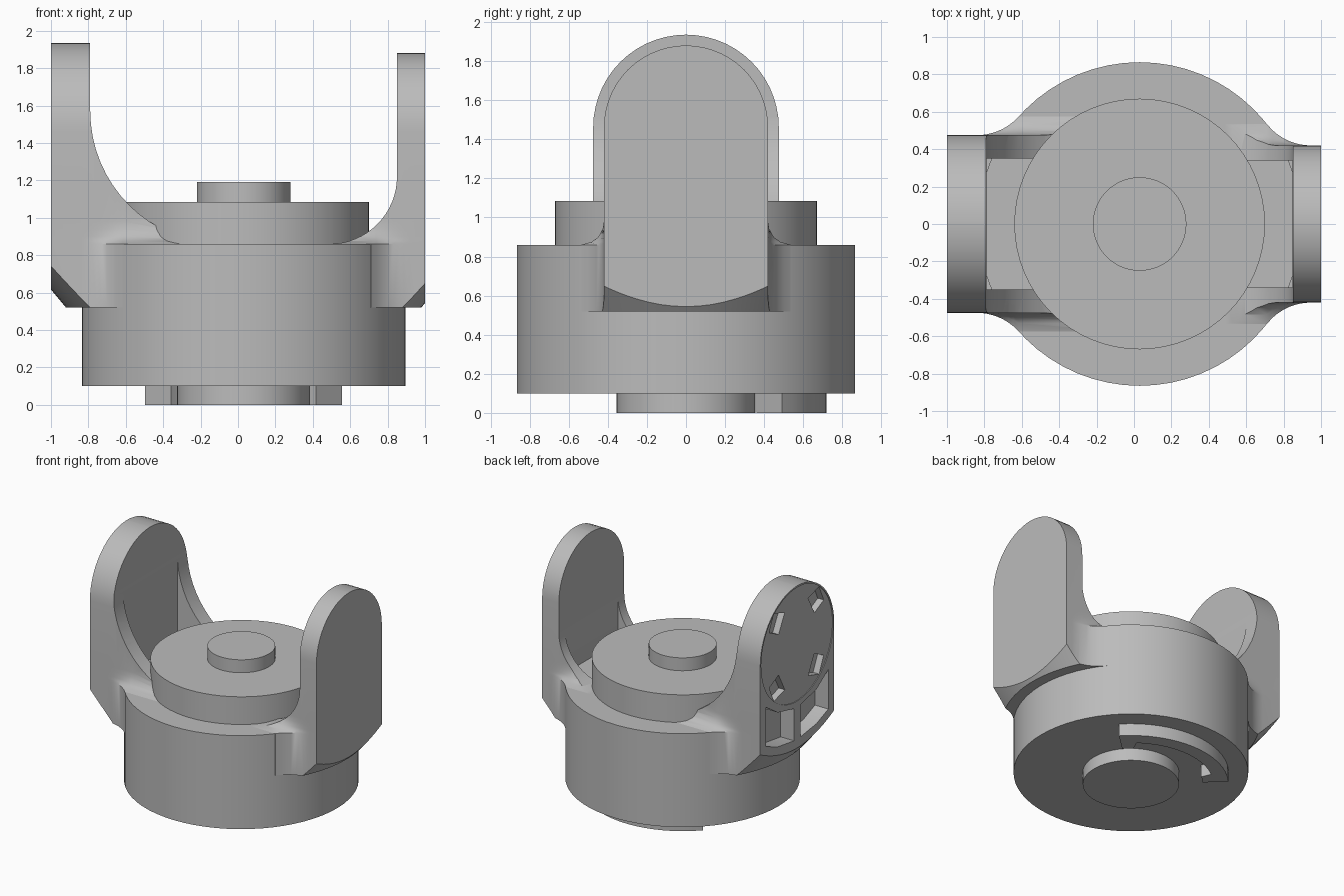
import bpy, bmesh
from math import sin, cos, pi, radians, sqrt

if "Cube" in bpy.data.objects:
    bpy.data.objects.remove(bpy.data.objects["Cube"], do_unlink=True)

grey = bpy.data.materials.new("light grey metal")
grey.use_nodes = True
COLOUR = (0.5, 0.5, 0.5, 1)
grey.diffuse_color = COLOUR
grey.node_tree.nodes["Principled BSDF"].inputs["Base Color"].default_value = COLOUR

CX = 0.03            # axis of the round body
BODY_R = 0.865
PIVOT = 1.46         # height of the arm's rounded end centre


def loft(name, rings):
    """Closed solid through a stack of equal-length rings."""
    bm = bmesh.new()
    rows = [[bm.verts.new(p) for p in ring] for ring in rings]
    n = len(rows[0])
    for a, b in zip(rows, rows[1:]):
        for i in range(n):
            j = (i + 1) % n
            bm.faces.new((a[i], a[j], b[j], b[i]))
    bm.faces.new(rows[0][::-1])
    bm.faces.new(rows[-1])
    bmesh.ops.recalc_face_normals(bm, faces=bm.faces)
    mesh = bpy.data.meshes.new(name)
    bm.to_mesh(mesh)
    bm.free()
    mesh.materials.append(grey)
    ob = bpy.data.objects.new(name, mesh)
    bpy.context.collection.objects.link(ob)
    return ob


def prism(name, pts, axis, lo, hi):
    """Extrude a flat outline along x, y or z."""
    def place(p, t):
        q = list(p)
        q.insert("xyz".index(axis), t)
        return q
    return loft(name, [[place(p, t) for p in pts] for t in (lo, hi)])


def circle(r, cx=0, cy=0, n=64):
    return [(cx + r * cos(2 * pi * i / n), cy + r * sin(2 * pi * i / n)) for i in range(n)]


def arc(cx, cy, r, a, b, n=16):
    return [(cx + r * cos(radians(a + (b - a) * i / n)),
             cy + r * sin(radians(a + (b - a) * i / n))) for i in range(n + 1)]


def boolean(ob, cutter, op):
    cutter.hide_render = True
    mod = ob.modifiers.new(op, "BOOLEAN")
    mod.operation, mod.solver, mod.object = op, "EXACT", cutter
    bpy.context.view_layer.objects.active = ob
    bpy.ops.object.modifier_apply(modifier=mod.name)
    bpy.data.objects.remove(cutter, do_unlink=True)


def finish(ob, angle=30):
    bpy.ops.object.select_all(action="DESELECT")
    ob.select_set(True)
    bpy.context.view_layer.objects.active = ob
    bpy.ops.object.shade_smooth_by_angle(angle=radians(angle))


def make_arm(name, side, width, inner, fillet, rib):
    """Upright arm, flared into the body, curved on the inside."""
    # plan flare tangent to the arm side and to the body
    rf = 0.3
    dx = sqrt((BODY_R + rf) ** 2 - (width + rf) ** 2)
    xc = CX + side * dx
    k = BODY_R / (BODY_R + rf)
    x_end = CX + side * dx * k
    xs = [xc + (x_end - xc) * i / 8 for i in range(9)]
    flare = [rf - sqrt(max(rf * rf - (x - xc) ** 2, 0)) for x in xs]
    xs = [side] + xs + [side * 0.1]
    flare = [0] + flare + [flare[-1]]

    def ring(z, w, f):
        half = [(x, w + f * d, z) for x, d in zip(xs, flare)]
        return half + [(x, -y, z) for x, y, z in reversed(half)]

    rings = [ring(z, width, f) for z, f in
             ((0.52, 1), (0.86, 1), (0.875, 0.55), (0.9, 0.25), (0.94, 0.06), (0.98, 0), (PIVOT, 0))]
    for i in range(1, 15):
        a = radians(min(90 * i / 14, 89.3))
        rings.append(ring(PIVOT + width * sin(a), width * cos(a), 0))
    arm = loft(name, rings)

    # inner concave profile
    curve = [(side * x, z) for x, z in arc(inner - fillet, 0.86 + fillet, fillet, 0, -90)]
    outline = [(side * 1.2, 0.4), (side * 1.2, 2.1), (side * inner, 2.1)] + curve
    outline += [(0, 0.86), (0, 0.4)]
    boolean(arm, prism("profile_cutter", outline, "y", -1, 1), "INTERSECT")

    # conical chamfer underneath
    cone = [[(x, y, z) for x, y in circle(0.95 + (z - 0.52) / 1.2, CX, n=96)] for z in (0.5, 2.2)]
    boolean(arm, loft("cone_cutter", cone), "INTERSECT")

    # pocket between the two side ribs
    a, b = side * (inner - 0.002), 0
    box = [(a, -rib), (b, -rib), (b, rib), (a, rib)]
    boolean(arm, prism("pocket_cutter", box, "z", 0.84, 1.9), "DIFFERENCE")
    return arm


# round body, upper drum, top boss and base boss
for name, r, lo, hi in (("body", BODY_R, 0.1, 0.86), ("upper_drum", 0.67, 0.8, 1.085),
                        ("top_boss", 0.25, 1.05, 1.19), ("base_boss", 0.355, 0, 0.15)):
    finish(prism(name, circle(r, CX), "z", lo, hi))

# curved key under the base, with an inward hook at each end
key = arc(CX, 0, 0.72, 43, 137)
key += arc(CX, 0, 0.53, 137, 128, 3) + arc(CX, 0, 0.61, 126, 54) + arc(CX, 0, 0.53, 52, 43, 3)
finish(prism("base_key", key, "z", 0, 0.15))

# arms
left_arm = make_arm("left_arm", 1, 0.42, 0.85, 0.36, 0.34)
right_arm = make_arm("right_arm", -1, 0.475, 0.79, 0.71, 0.35)

# shallow round seat on the outside of the right arm
seat = circle(0.462, 0, PIVOT)
boolean(right_arm, prism("seat_cutter", seat, "x", -1.1, -0.994), "DIFFERENCE")

for s in (1, -1):
    # windows below the seat
    window = [(s * 0.04, 0.69), (s * 0.25, 0.72), (s * 0.4, 0.78),
              (s * 0.4, 1.1), (s * 0.25, 1.0), (s * 0.04, 0.95)]
    boolean(right_arm, prism("window_cutter", window, "x", -1.1, -0.88), "DIFFERENCE")
    # notches in the seat
    for t in (1, -1):
        notch = [(s * (0.25 + u), PIVOT + t * (0.265 + v)) for u, v in
                 ((-0.1, 0.05), (0.04, 0.09), (0.1, -0.04), (-0.02, -0.1))]
        boolean(right_arm, prism("notch_cutter", notch, "x", -1.1, -0.94), "DIFFERENCE")

finish(left_arm)
finish(right_arm)
